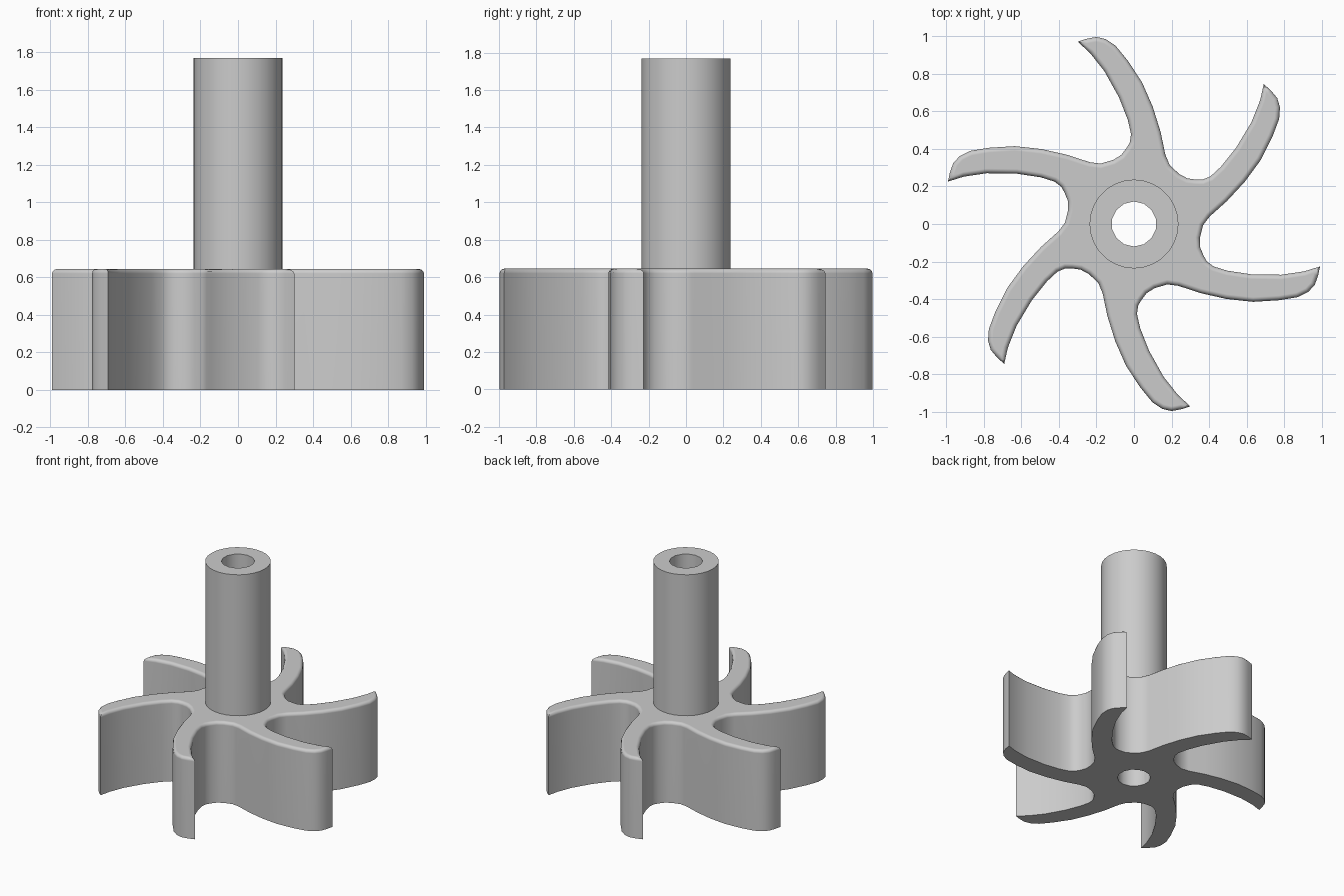
import bpy
import bmesh
from math import radians
from mathutils import Matrix

BLADES = 6
ROTOR_TOP, SHAFT_TOP = 0.645, 1.77
SHAFT_R, BORE_R = 0.237, 0.12

cube = bpy.data.objects.get("Cube")
if cube:
    bpy.data.objects.remove(cube)

grey = bpy.data.materials.new("plain grey")
grey.use_nodes = True
colour = (0.6, 0.6, 0.6, 1)
grey.diffuse_color = colour
grey.node_tree.nodes["Principled BSDF"].inputs["Base Color"].default_value = colour


def add_object(name, bm):
    bmesh.ops.recalc_face_normals(bm, faces=bm.faces)
    mesh = bpy.data.meshes.new(name)
    bm.to_mesh(mesh)
    bm.free()
    mesh.materials.append(grey)
    obj = bpy.data.objects.new(name, mesh)
    bpy.context.collection.objects.link(obj)
    return obj


def activate(obj):
    bpy.ops.object.select_all(action="DESELECT")
    obj.select_set(True)
    bpy.context.view_layer.objects.active = obj


def smooth(obj):
    activate(obj)
    bpy.ops.object.shade_smooth_by_angle(angle=radians(38))
    weighted = obj.modifiers.new("flat ends", "WEIGHTED_NORMAL")
    weighted.keep_sharp = True


# Bladed rotor: one curved blade outline from valley to valley, repeated around
blade = [
    (0.33, 0.237), (0.285, 0.243), (0.24, 0.267), (0.19, 0.315), (0.167, 0.37),
    (0.142, 0.49), (0.1, 0.625), (0.042, 0.757), (-0.035, 0.873),
    (-0.098, 0.95), (-0.15, 0.985), (-0.2, 0.997), (-0.25, 0.988),
    (-0.3, 0.972), (-0.235, 0.912), (-0.158, 0.815), (-0.08, 0.675),
    (-0.033, 0.555), (-0.016, 0.48), (-0.022, 0.435),
]
bm = bmesh.new()
outline = []
for i in range(BLADES):
    turn = Matrix.Rotation(radians(360 / BLADES * i), 3, "Z")
    for x, y in blade:
        v = bm.verts.new((x, y, 0))
        v.co = turn @ v.co
        outline.append(v)
base = bm.faces.new(outline)
raised = bmesh.ops.extrude_face_region(bm, geom=[base], use_keep_orig=True)["geom"]
top_verts = [v for v in raised if isinstance(v, bmesh.types.BMVert)]
bmesh.ops.translate(bm, verts=top_verts, vec=(0, 0, ROTOR_TOP))

# Rounded rim along the upper edge only
rim = [e for e in bm.edges if all(v.co.z > ROTOR_TOP / 2 for v in e.verts)]
bmesh.ops.bevel(bm, geom=rim, offset=0.025, offset_type="OFFSET",
                segments=3, profile=0.5, affect="EDGES")
rotor = add_object("bladed_rotor", bm)

# Bore through the rotor
bm = bmesh.new()
bmesh.ops.create_cone(bm, cap_ends=True, segments=14, radius1=BORE_R,
                      radius2=BORE_R, depth=4)
cutter = add_object("bore_cutter", bm)
cutter.hide_render = True
cut = rotor.modifiers.new("bore", "BOOLEAN")
cut.operation = "DIFFERENCE"
cut.solver = "EXACT"
cut.object = cutter
activate(rotor)
bpy.ops.object.modifier_apply(modifier=cut.name)
bpy.data.objects.remove(cutter)
smooth(rotor)

# Hollow shaft: outer and inner walls joined by a flat ring at the top
bm = bmesh.new()


def wall(radius, segments):
    made = bmesh.ops.create_cone(
        bm, cap_ends=False, segments=segments, radius1=radius, radius2=radius,
        depth=SHAFT_TOP - ROTOR_TOP,
        matrix=Matrix.Translation((0, 0, (SHAFT_TOP + ROTOR_TOP) / 2)))
    verts = set(made["verts"])
    return [e for e in bm.edges if e.verts[0] in verts
            and all(v.co.z > SHAFT_TOP - 0.01 for v in e.verts)]


ring = wall(SHAFT_R, 28) + wall(BORE_R, 14)
bmesh.ops.triangle_fill(bm, edges=ring, use_beauty=True)
shaft = add_object("hollow_shaft", bm)
smooth(shaft)
